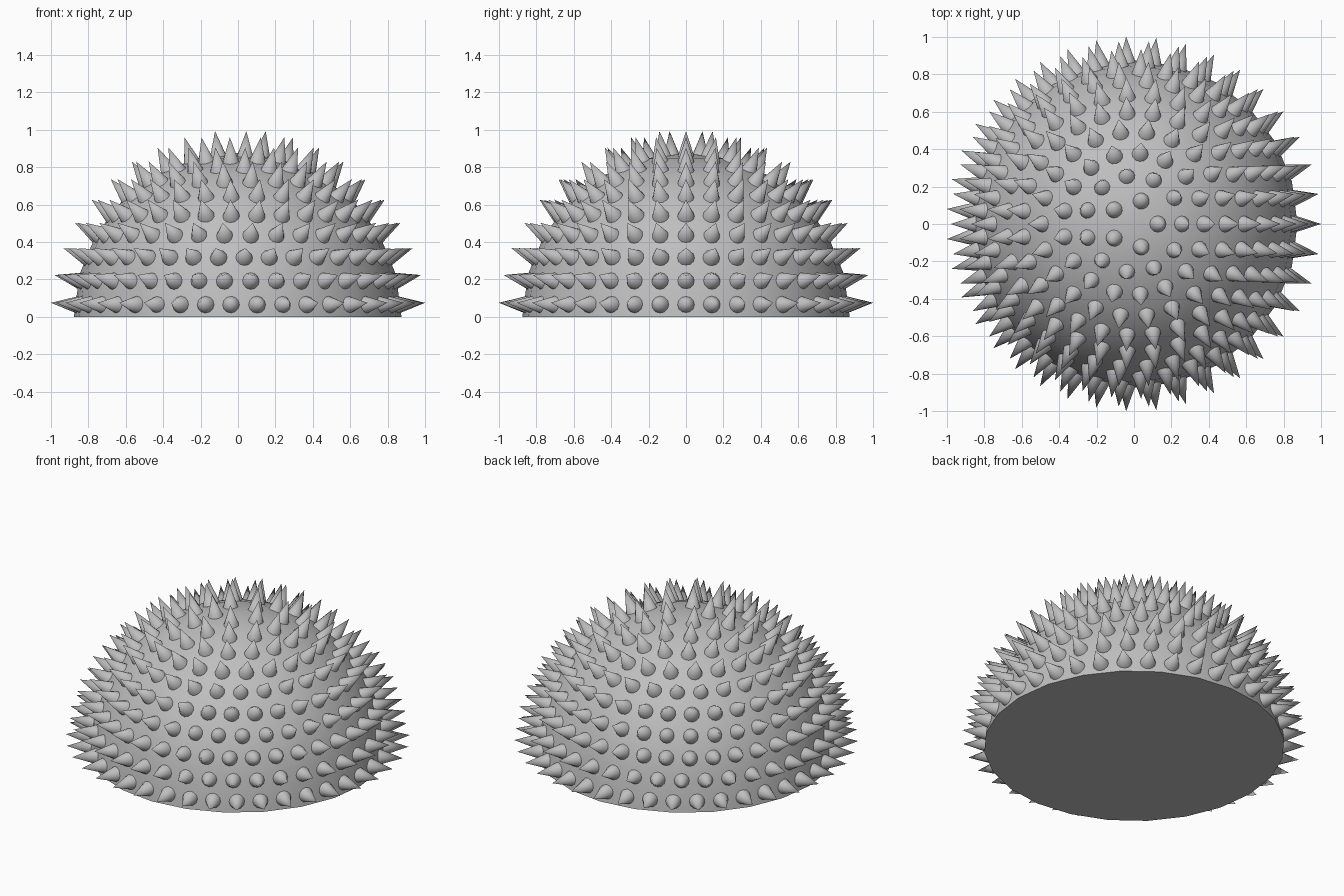
import bpy, bmesh, math
from mathutils import Matrix, Vector

cube = bpy.data.objects.get("Cube")
if cube:
    bpy.data.objects.remove(cube, do_unlink=True)

DOME_R, TIP_R, ROOT_R = 0.875, 1.0036, 0.855
ROWS = 10
SHIFT = Vector((-0.0016, 0, 0))

grey = bpy.data.materials.new("plain grey")
grey.use_nodes = True
grey.diffuse_color = (0.52, 0.52, 0.52, 1)
grey.node_tree.nodes["Principled BSDF"].inputs["Base Color"].default_value = grey.diffuse_color


def make_object(name, bm):
    bmesh.ops.recalc_face_normals(bm, faces=bm.faces)
    mesh = bpy.data.meshes.new(name)
    bm.to_mesh(mesh)
    bm.free()
    mesh.materials.append(grey)
    obj = bpy.data.objects.new(name, mesh)
    bpy.context.collection.objects.link(obj)
    obj.location = SHIFT
    bpy.ops.object.select_all(action='DESELECT')
    obj.select_set(True)
    bpy.context.view_layer.objects.active = obj
    bpy.ops.object.shade_smooth_by_angle(angle=math.radians(35))
    return obj


# Dome: upper half of a sphere, closed by a flat underside
bm = bmesh.new()
bmesh.ops.create_uvsphere(bm, u_segments=24, v_segments=12, radius=DOME_R)
bmesh.ops.bisect_plane(bm, geom=bm.verts[:] + bm.edges[:] + bm.faces[:], dist=1e-4,
                       plane_co=(0, 0, 0), plane_no=(0, 0, 1), clear_inner=True)
bmesh.ops.holes_fill(bm, edges=[e for e in bm.edges if e.is_boundary], sides=0)
make_object("dome", bm)

# Spikes: rows of cones pointing straight out, fewer towards the crown
bm = bmesh.new()
for row in range(1, ROWS + 1):
    polar = row * math.pi / 2 / (ROWS + 0.5)
    count = int(40 * math.sin(polar))
    for i in range(count):
        aim = (Matrix.Rotation(i * math.tau / count, 4, 'Z')
               @ Matrix.Rotation(polar, 4, 'Y')
               @ Matrix.Translation((0, 0, (ROOT_R + TIP_R) / 2)))
        bmesh.ops.create_cone(bm, cap_ends=True, segments=12, radius1=0.048, radius2=0,
                              depth=TIP_R - ROOT_R, matrix=aim)
make_object("spikes", bm)
